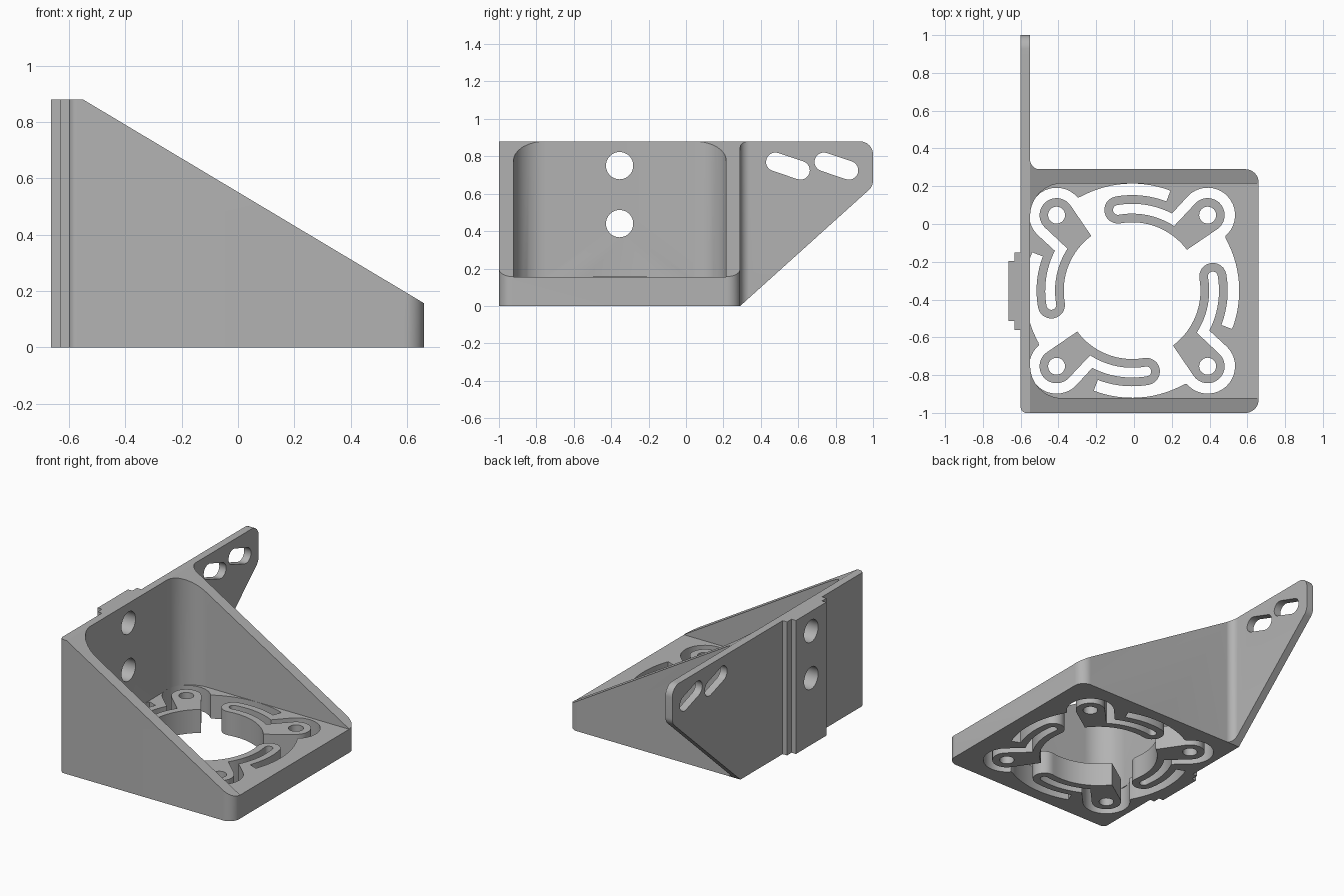
import bpy, bmesh
from math import cos, sin, radians
from mathutils import Vector, Matrix

if "Cube" in bpy.data.objects:
    bpy.data.objects.remove(bpy.data.objects["Cube"], do_unlink=True)

grey = bpy.data.materials.new("plain grey")
grey.use_nodes = True
grey.diffuse_color = (0.45, 0.45, 0.45, 1)
grey.node_tree.nodes["Principled BSDF"].inputs["Base Color"].default_value = (0.45, 0.45, 0.45, 1)

# Local (u, v, w) axes for prisms extruded along z, x or y
AXES = {
    "z": lambda u, v, w: (u, v, w),
    "x": lambda u, v, w: (w, u, v),
    "y": lambda u, v, w: (u, w, v),
}


def arc(cx, cy, r, a0, a1, n=12):
    steps = [radians(a0 + (a1 - a0) * i / n) for i in range(n + 1)]
    return [(cx + r * cos(a), cy + r * sin(a)) for a in steps]


def circle(cx, cy, r, n=40):
    return arc(cx, cy, r, 0, 360, n)[:-1]


def rounded(corners, n=8):
    """Polygon from (u, v, radius) corners, each rounded by its radius."""
    out = []
    for i, (u, v, r) in enumerate(corners):
        p = Vector((u, v))
        if r == 0:
            out.append((u, v))
            continue
        d0 = (Vector(corners[i - 1][:2]) - p).normalized()
        d1 = (Vector(corners[(i + 1) % len(corners)][:2]) - p).normalized()
        half = d0.angle(d1) / 2
        centre = p + (d0 + d1).normalized() * (r / sin(half))
        reach = r * cos(half) / sin(half)
        s, e = p + d0 * reach - centre, p + d1 * reach - centre
        out += [tuple(centre + s.lerp(e, k / n).normalized() * r) for k in range(n + 1)]
    return out


def prism(name, points, w0, w1, axis="z"):
    bm = bmesh.new()
    put = AXES[axis]
    face = bm.faces.new([bm.verts.new(put(u, v, w0)) for u, v in points])
    top = bmesh.ops.extrude_face_region(bm, geom=[face])["geom"]
    bmesh.ops.translate(bm, vec=put(0, 0, w1 - w0),
                        verts=[g for g in top if isinstance(g, bmesh.types.BMVert)])
    bmesh.ops.recalc_face_normals(bm, faces=bm.faces)
    mesh = bpy.data.meshes.new(name)
    bm.to_mesh(mesh)
    bm.free()
    mesh.materials.append(grey)
    obj = bpy.data.objects.new(name, mesh)
    bpy.context.collection.objects.link(obj)
    return obj


def cut(target, name, points, w0, w1, axis="z"):
    cutter = prism(name, points, w0, w1, axis)
    cutter.hide_render = True
    mod = target.modifiers.new(name, "BOOLEAN")
    mod.operation, mod.solver, mod.object = "DIFFERENCE", "EXACT", cutter
    bpy.context.view_layer.objects.active = target
    bpy.ops.object.modifier_apply(modifier=mod.name)
    bpy.data.objects.remove(cutter, do_unlink=True)


HEIGHT, FLOOR = 0.88, 0.155

# Plan outline: box, side wing and stepped mounting rail on the left
bracket = prism("fan_mount_bracket", rounded([
    (-0.6, -1, 0.03), (0.66, -1, 0.07), (0.66, 0.29, 0.07),
    (-0.55, 0.29, 0.05), (-0.55, 1, 0), (-0.6, 1, 0),
    (-0.6, -0.15, 0), (-0.632, -0.15, 0), (-0.632, -0.197, 0), (-0.664, -0.197, 0),
    (-0.664, -0.513, 0), (-0.632, -0.513, 0), (-0.632, -0.56, 0), (-0.6, -0.56, 0),
]), 0, HEIGHT)

# Open pocket above the floor
cut(bracket, "pocket", rounded([
    (-0.55, -0.922, 0.17), (0.8, -0.922, 0), (0.8, 0.215, 0), (-0.55, 0.215, 0.17),
]), FLOOR, 1.2)

# Sloping top of the side walls
slope = (FLOOR + 0.002 - HEIGHT) / (0.66 + 0.55)
cut(bracket, "slope", [(x, HEIGHT + slope * (x + 0.55)) for x in (-0.6, 0.9)]
    + [(0.9, 1.2), (-0.6, 1.2)], -1.2, 0.6, "y")

# Wing: diagonal lower edge and rounded outer corners
cut(bracket, "wing_edge", rounded([
    (0.27, -0.018, 0), (1, 0.64, 0.07), (1, HEIGHT, 0.07), (0.9, HEIGHT, 0),
    (0.9, 1.1, 0), (1.2, 1.1, 0), (1.2, -0.2, 0), (0.27, -0.2, 0),
]), -0.7, 0, "x")

# Wing slots, tilted slightly downwards
for y in (0.478, 0.737):
    tilt = -18.5
    cut(bracket, "wing_slot", arc(y, 0.77, 0.05, tilt + 90, tilt + 270)
        + arc(y + 0.134, 0.725, 0.05, tilt - 90, tilt + 90), -0.7, -0.5, "x")

# Screw holes through the rail
for z in (0.44, 0.75):
    cut(bracket, "rail_hole", circle(-0.355, z, 0.073), -0.8, -0.4, "x")

# Floor opening: four bosses on folded spring arms, one quadrant turned four times
BOSS = 0.4
ARM, END = 0.434, 100
tip = (ARM * cos(radians(END)), ARM * sin(radians(END)))
quadrant = (
    arc(BOSS, BOSS, 0.145, -50, 135, 20)
    + arc(0, 0, 0.46, 62.7, END)
    + arc(*tip, 0.026, END, END + 180)[1:-1]
    + arc(0, 0, 0.408, END, 57)
    + arc(BOSS, BOSS, 0.09, 135, -55, 20)
    + arc(0, 0, 0.362, 36.7, END, 16)
    + arc(*tip, 0.072, END + 180, END)[1:-1]
    + arc(0, 0, 0.506, END, 69)
    + arc(0, 0, 0.567, 69, 119, 14)
)
centre = Vector((-0.01, -0.353))
turns = [Matrix.Rotation(radians(90 * k), 2) for k in range(4)]
cut(bracket, "spring_opening",
    [tuple(centre + t @ Vector(p)) for t in turns for p in quadrant], -0.1, FLOOR + 0.003)
for t in turns:
    hole = centre + t @ Vector((BOSS, BOSS))
    cut(bracket, "boss_hole", circle(*hole, 0.045, 24), -0.1, FLOOR + 0.1)

# Smooth curved walls, keep the edges crisp
bpy.ops.object.select_all(action="DESELECT")
bracket.select_set(True)
bpy.context.view_layer.objects.active = bracket
bpy.ops.object.shade_smooth_by_angle(angle=radians(30))
